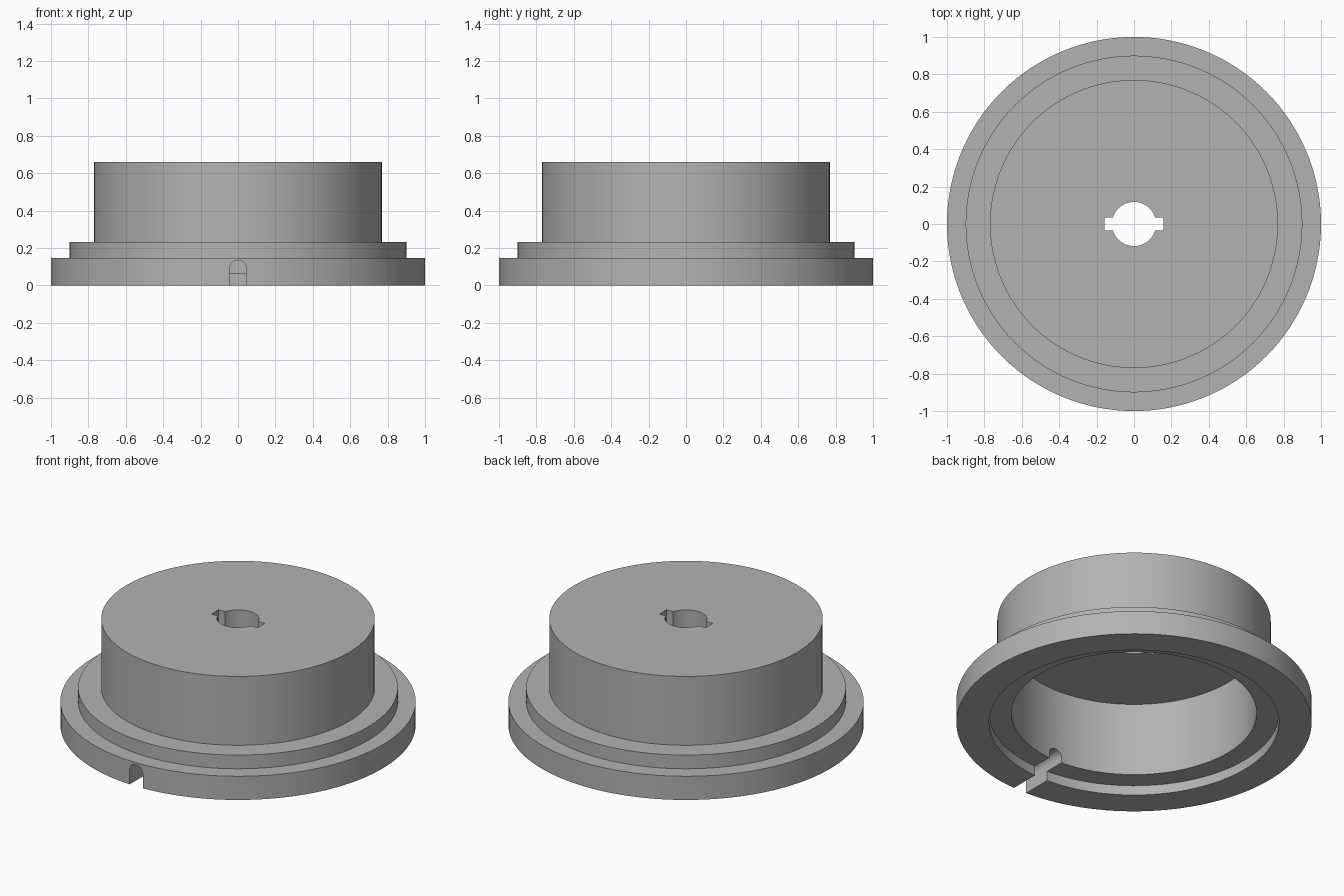
import bpy
import bmesh
from math import cos, sin, pi, radians

old = bpy.data.objects.get("Cube")
if old:
    bpy.data.objects.remove(old, do_unlink=True)

SEGMENTS = 128

grey = bpy.data.materials.new("plain_grey")
grey.use_nodes = True
colour = (0.45, 0.45, 0.45, 1)
grey.diffuse_color = colour
grey.node_tree.nodes["Principled BSDF"].inputs["Base Color"].default_value = colour


def finish(bm, name):
    bmesh.ops.recalc_face_normals(bm, faces=bm.faces)
    mesh = bpy.data.meshes.new(name)
    bm.to_mesh(mesh)
    bm.free()
    mesh.materials.append(grey)
    obj = bpy.data.objects.new(name, mesh)
    bpy.context.collection.objects.link(obj)
    return obj


def lathe(name, profile):
    """Revolve a closed (radius, z) outline around the z axis."""
    bm = bmesh.new()
    rings = []
    for i in range(SEGMENTS):
        a = 2 * pi * i / SEGMENTS
        rings.append([bm.verts.new((r * cos(a), r * sin(a), z)) for r, z in profile])
    for i, ring in enumerate(rings):
        after = rings[(i + 1) % SEGMENTS]
        for j in range(len(profile)):
            k = (j + 1) % len(profile)
            bm.faces.new((ring[j], after[j], after[k], ring[k]))
    return finish(bm, name)


def prism(name, outline, offset):
    """Extrude a closed outline of 3D points along an offset."""
    bm = bmesh.new()
    face = bm.faces.new([bm.verts.new(p) for p in outline])
    extruded = bmesh.ops.extrude_face_region(bm, geom=[face])["geom"]
    verts = [v for v in extruded if isinstance(v, bmesh.types.BMVert)]
    bmesh.ops.translate(bm, verts=verts, vec=offset)
    obj = finish(bm, name)
    obj.hide_render = True
    return obj


# Hollow stepped cap with a bored top and a shallow recess underneath
cap = lathe("stepped_cap", [
    (0.118, 0.66), (0.77, 0.66), (0.77, 0.232), (0.9, 0.232),
    (0.9, 0.147), (1.0, 0.147), (1.0, 0), (0.816, 0),
    (0.816, 0.06), (0.69, 0.06), (0.69, 0.516), (0.118, 0.516),
])

# Keyway across the bore
keyway = prism("keyway_cutter",
               [(-0.159, -0.035, 0.4), (0.159, -0.035, 0.4),
                (0.159, 0.035, 0.4), (-0.159, 0.035, 0.4)], (0, 0, 0.4))

# Round-topped slot through the front of the rim
half, spring = 0.045, 0.09
arch = [(half * cos(pi * i / 16), -1.1, spring + half * sin(pi * i / 16)) for i in range(17)]
slot = prism("slot_cutter", [(half, -1.1, -0.1)] + arch + [(-half, -1.1, -0.1)], (0, 0.6, 0))

# Cut the openings, then remove the cutters
bpy.context.view_layer.objects.active = cap
cap.select_set(True)
for cutter in (keyway, slot):
    mod = cap.modifiers.new(cutter.name, 'BOOLEAN')
    mod.operation = 'DIFFERENCE'
    mod.solver = 'EXACT'
    mod.object = cutter
    bpy.ops.object.modifier_apply(modifier=mod.name)
    bpy.data.objects.remove(cutter, do_unlink=True)

bpy.ops.object.select_all(action='DESELECT')
cap.select_set(True)
bpy.ops.object.shade_smooth_by_angle(angle=radians(30))
